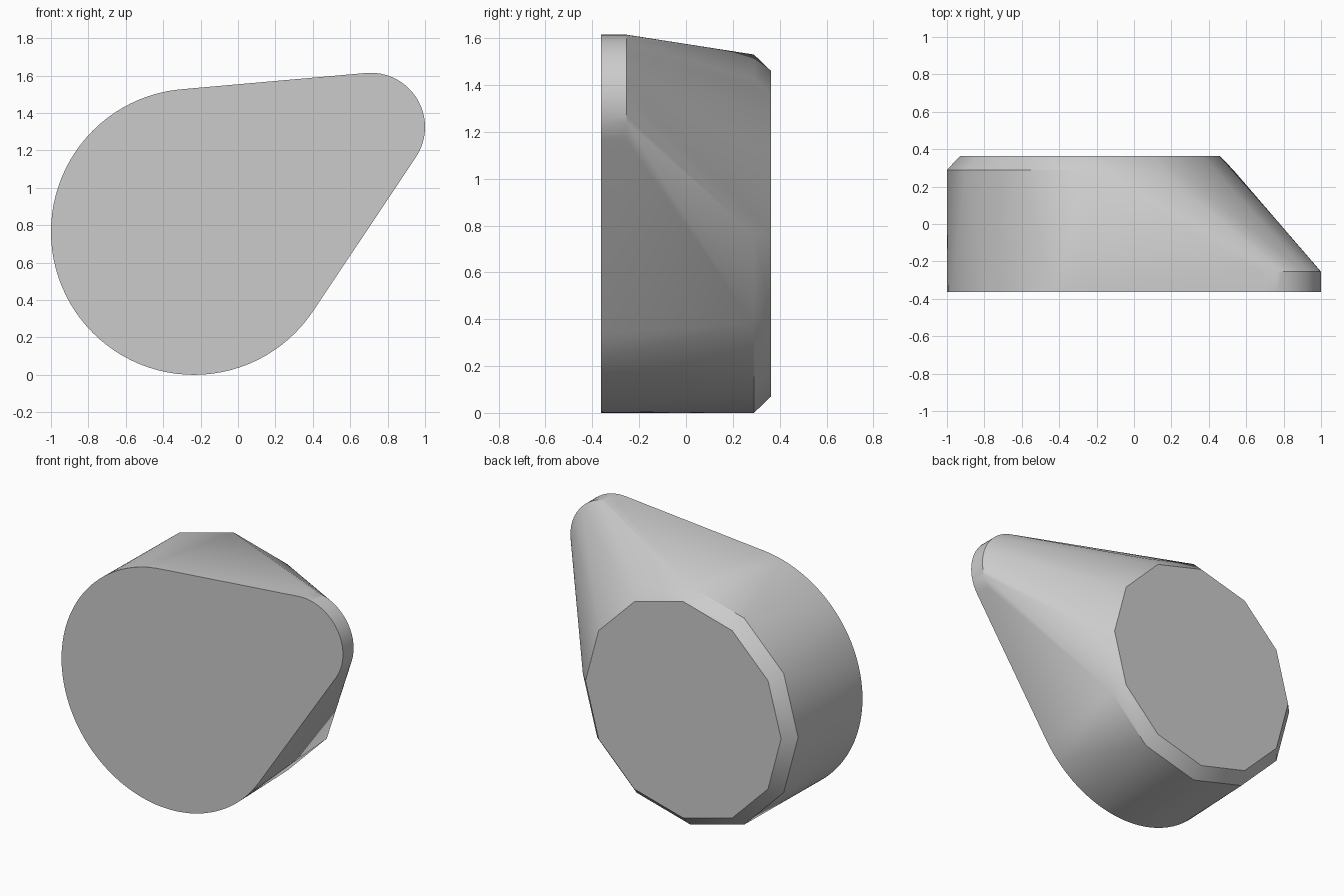
import bpy
import bmesh
from math import cos, sin, radians, tau

cube = bpy.data.objects.get("Cube")
if cube:
    bpy.data.objects.remove(cube, do_unlink=True)

grey = bpy.data.materials.new("plain grey")
grey.use_nodes = True
colour = (0.6, 0.6, 0.6, 1)
grey.diffuse_color = colour
grey.node_tree.nodes["Principled BSDF"].inputs["Base Color"].default_value = colour

bm = bmesh.new()


def ring(x, z, radius, y, sides):
    """Circle of points facing the front."""
    for i in range(sides):
        a = tau * i / sides
        bm.verts.new((x + radius * cos(a), y, z + radius * sin(a)))


FRONT, BACK = -0.363, 0.363
big = (-0.235, 0.765)
tip = (0.71, 1.325)

# Round body: smooth front outline, twelve-sided chamfered back
ring(*big, 0.765, FRONT, 96)
ring(*big, 0.765, 0.29, 12)
ring(*big, 0.695, BACK, 12)

# Short rounded tip
ring(*tip, 0.29, FRONT, 64)
ring(*tip, 0.29, -0.255, 64)

# One tight skin around all rings
hull = bmesh.ops.convex_hull(bm, input=bm.verts[:])
spare = {g for g in hull["geom_interior"] + hull["geom_unused"]
         if isinstance(g, bmesh.types.BMVert)}
bmesh.ops.delete(bm, geom=list(spare), context='VERTS')
bmesh.ops.dissolve_limit(bm, angle_limit=radians(0.2),
                         verts=bm.verts[:], edges=bm.edges[:])
bmesh.ops.recalc_face_normals(bm, faces=bm.faces[:])

mesh = bpy.data.meshes.new("teardrop_block")
bm.to_mesh(mesh)
bm.free()
mesh.materials.append(grey)
block = bpy.data.objects.new("teardrop_block", mesh)
bpy.context.collection.objects.link(block)

bpy.ops.object.select_all(action='DESELECT')
block.select_set(True)
bpy.context.view_layer.objects.active = block
bpy.ops.object.shade_smooth_by_angle(angle=radians(30))
